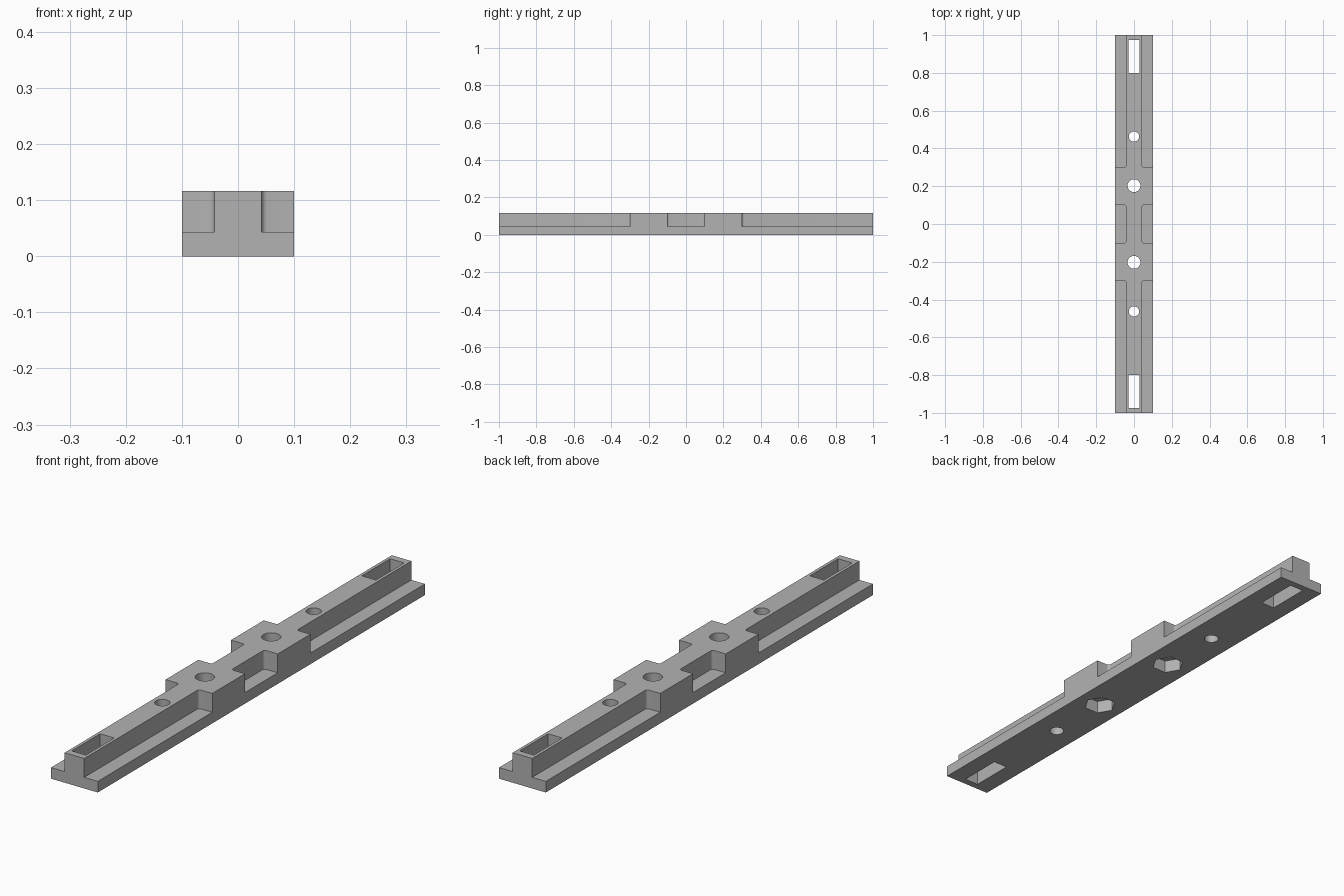
import bpy, bmesh, math

if "Cube" in bpy.data.objects:
    bpy.data.objects.remove(bpy.data.objects["Cube"], do_unlink=True)

HALF_W, HALF_L, RAIL, LEDGE, TOP = 0.1, 1.0, 0.042, 0.043, 0.116
NUT_DEPTH = 0.05

grey = bpy.data.materials.new("plain grey")
grey.use_nodes = True
grey.diffuse_color = (0.45, 0.45, 0.45, 1)
grey.node_tree.nodes["Principled BSDF"].inputs["Base Color"].default_value = (0.45, 0.45, 0.45, 1)


def prism(name, outline, z0, z1):
    """Extrude a flat outline from z0 up to z1."""
    bm = bmesh.new()
    face = bm.faces.new([bm.verts.new((x, y, z0)) for x, y in outline])
    side = bmesh.ops.extrude_face_region(bm, geom=[face])
    moved = [v for v in side["geom"] if isinstance(v, bmesh.types.BMVert)]
    bmesh.ops.translate(bm, verts=moved, vec=(0, 0, z1 - z0))
    bmesh.ops.recalc_face_normals(bm, faces=bm.faces)
    mesh = bpy.data.meshes.new(name)
    bm.to_mesh(mesh)
    bm.free()
    mesh.materials.append(grey)
    obj = bpy.data.objects.new(name, mesh)
    bpy.context.scene.collection.objects.link(obj)
    return obj


def rectangle(x, y0, y1):
    return [(-x, y0), (x, y0), (x, y1), (-x, y1)]


def ring(y, radius, sides, turn=0):
    angles = [math.tau * i / sides + turn for i in range(sides)]
    return [(radius * math.cos(a), y + radius * math.sin(a)) for a in angles]


def fillet(y, way, r=0.01):
    """Rounded inner corner between rail and block, listed along +y."""
    pts = []
    for i in range(5):
        a = math.pi / 2 * i / 4
        pts.append((RAIL + r * (1 - math.cos(a)), y - way * r * (1 - math.sin(a))))
    return pts if way > 0 else pts[::-1]


def combine(target, other, operation):
    mod = target.modifiers.new("combine", "BOOLEAN")
    mod.operation, mod.object, mod.solver = operation, other, "EXACT"
    bpy.context.view_layer.update()
    result = target.evaluated_get(bpy.context.evaluated_depsgraph_get())
    mesh = bpy.data.meshes.new_from_object(result)
    target.modifiers.clear()
    target.data = mesh
    bpy.data.objects.remove(other, do_unlink=True)


# Upper rail outline with its two wide clamping blocks
right = [(RAIL, -HALF_L)]
for start, end in ((-0.3, -0.1), (0.1, 0.3)):
    right += fillet(start, 1) + [(HALF_W, start), (HALF_W, end)] + fillet(end, -1)
right.append((RAIL, HALF_L))
left = [(-x, y) for x, y in reversed(right)]

bar = prism("mounting_bar", right + left, 0, TOP)
combine(bar, prism("base_flange", rectangle(HALF_W, -HALF_L, HALF_L), 0, LEDGE), "UNION")

# Slots, bolt holes and hexagonal nut pockets, repeated at both ends
for s in (-1, 1):
    low, high = sorted((s * 0.8, s * 0.973))
    cutters = (
        (rectangle(0.03, low, high), TOP + 0.1),
        (ring(s * 0.463, 0.027, 32), TOP + 0.1),
        (ring(s * 0.203, 0.034, 32), TOP + 0.1),
        (ring(s * 0.203, 0.06, 6), NUT_DEPTH),
    )
    for outline, height in cutters:
        combine(bar, prism("cutter", outline, -0.1, height), "DIFFERENCE")

bpy.ops.object.select_all(action="DESELECT")
bar.select_set(True)
bpy.context.view_layer.objects.active = bar
bpy.ops.object.shade_smooth_by_angle(angle=math.radians(30))
